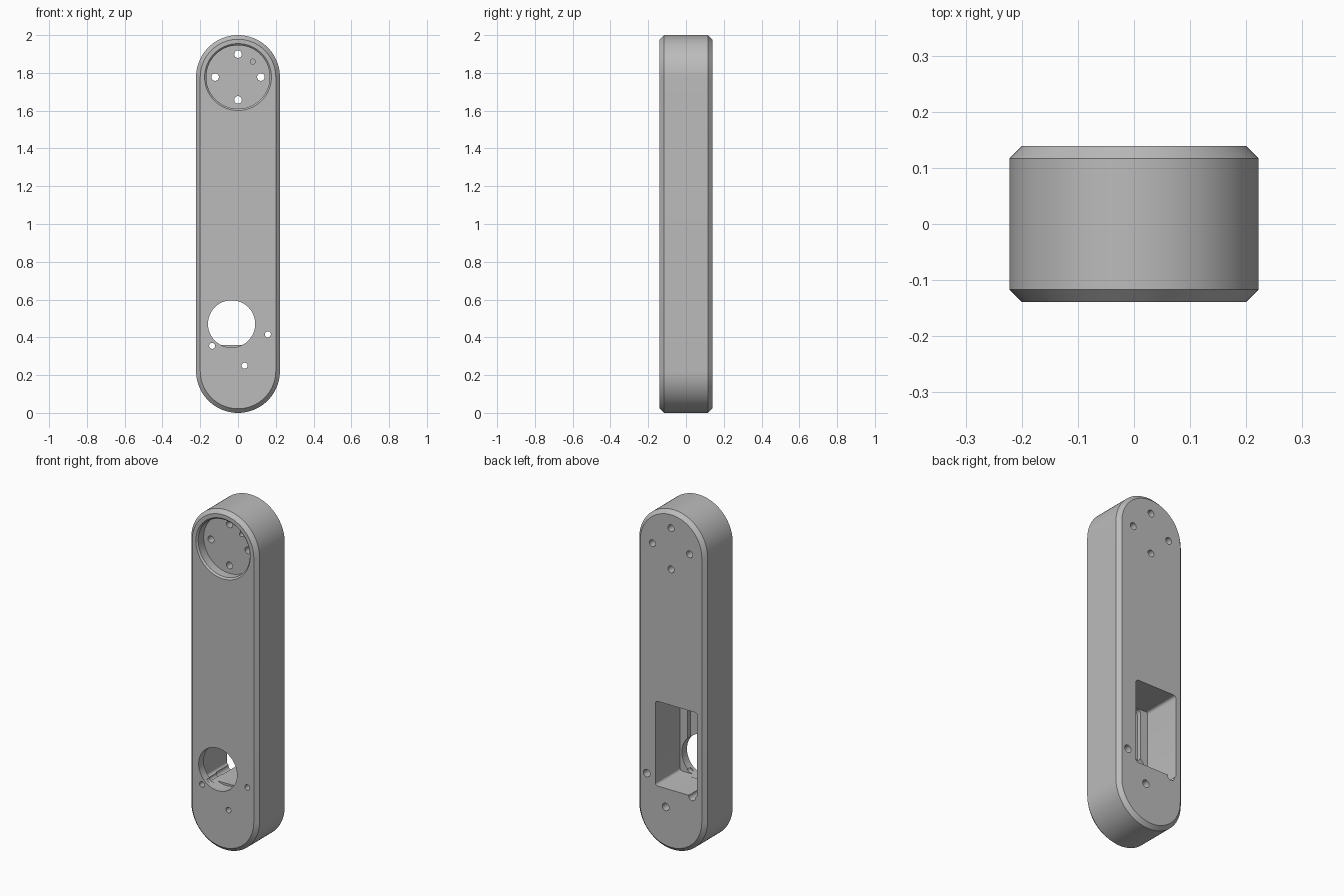
import bpy, bmesh, math

default = bpy.data.objects.get("Cube")
if default:
    bpy.data.objects.remove(default)

grey = bpy.data.materials.new("plain grey")
grey.use_nodes = True
colour = (0.5, 0.5, 0.5, 1)
grey.diffuse_color = colour
grey.node_tree.nodes["Principled BSDF"].inputs["Base Color"].default_value = colour

W, H, D = 0.222, 2.0, 0.139    # half width, height, half depth
BEVEL = 0.022


def outline(cx, cz, hw, hh, r, steps):
    """Rounded rectangle in the xz plane; a circle when r = hw = hh."""
    pts = []
    for q, (sx, sz) in enumerate([(1, 1), (-1, 1), (-1, -1), (1, -1)]):
        for i in range(steps + 1):
            a = (q + i / steps) * math.pi / 2
            pts.append((cx + sx * (hw - r) + r * math.cos(a),
                        cz + sz * (hh - r) + r * math.sin(a)))
    return pts


def solid(name, cx, cz, hw, hh, r, layers, steps=16):
    """Loft one outline along y; layers are (y, inset) pairs."""
    bm = bmesh.new()
    rings = []
    for y, inset in layers:
        pts = outline(cx, cz, hw - inset, hh - inset, r - inset, steps)
        rings.append([bm.verts.new((x, y, z)) for x, z in pts])
    n = len(rings[0])
    for a, b in zip(rings, rings[1:]):
        for i in range(n):
            j = (i + 1) % n
            bm.faces.new((a[i], a[j], b[j], b[i]))
    bm.faces.new(rings[0])
    bm.faces.new(rings[-1])
    bmesh.ops.remove_doubles(bm, verts=bm.verts, dist=1e-5)
    bmesh.ops.recalc_face_normals(bm, faces=bm.faces)
    mesh = bpy.data.meshes.new(name)
    bm.to_mesh(mesh)
    bm.free()
    mesh.materials.append(grey)
    obj = bpy.data.objects.new(name, mesh)
    bpy.context.collection.objects.link(obj)
    return obj


def bore(name, x, z, r, layers, steps=8):
    return solid(name, x, z, r, r, r, layers, steps)


# Pill-shaped arm with chamfered rims
arm = solid("arm_body", 0, H / 2, W, H / 2, W,
            [(-D, BEVEL), (BEVEL - D, 0), (D - BEVEL, 0), (D, BEVEL)], 20)

OUT = D + 0.03
TOP = H - W
cutters = []

# Round recess at the top of the front, with a chamfered lip
RECESS = 0.06 - D
cutters.append(bore("top_recess", 0, TOP, 0.177,
                    [(-OUT, 0), (-D, 0), (0.009 - D, 0.009), (RECESS, 0.009)], 20))

# Four through holes and one blind pin hole in the recess
for k in range(4):
    a = k * math.pi / 2
    cutters.append(bore("recess_hole", 0.121 * math.cos(a), TOP + 0.121 * math.sin(a),
                        0.02, [(-OUT, 0), (OUT, 0)]))
cutters.append(bore("pin_hole", 0.078, 1.86, 0.013, [(-0.1, 0), (RECESS + 0.03, 0)]))

# Rear pocket with a shallower inner step, opened to the front by a round hole
PX = -0.034
cutters.append(solid("rear_pocket", PX, 0.608, 0.136, 0.249, 0.015,
                     [(-0.091, 0), (OUT, 0)], 5))
cutters.append(solid("pocket_step", PX, 0.608, 0.088, 0.245, 0.02,
                     [(-0.118, 0), (-0.05, 0)], 5))
cutters.append(bore("shaft_hole", PX, 0.471, 0.125, [(-OUT, 0), (-0.06, 0)], 20))

# Lower screw holes, wider at the back
for x, z in [(-0.137, 0.355), (0.158, 0.416), (0.035, 0.25)]:
    cutters.append(bore("screw_hole", x, z, 0.022,
                        [(-OUT, 0.006), (0.02, 0.006), (0.02001, 0), (OUT, 0)]))

bpy.ops.object.select_all(action="DESELECT")
bpy.context.view_layer.objects.active = arm
arm.select_set(True)
for cutter in cutters:
    mod = arm.modifiers.new("cut", "BOOLEAN")
    mod.operation = "DIFFERENCE"
    mod.solver = "EXACT"
    mod.object = cutter
    bpy.ops.object.modifier_apply(modifier=mod.name)
    bpy.data.objects.remove(cutter)

bpy.ops.object.shade_smooth_by_angle(angle=math.radians(25))
